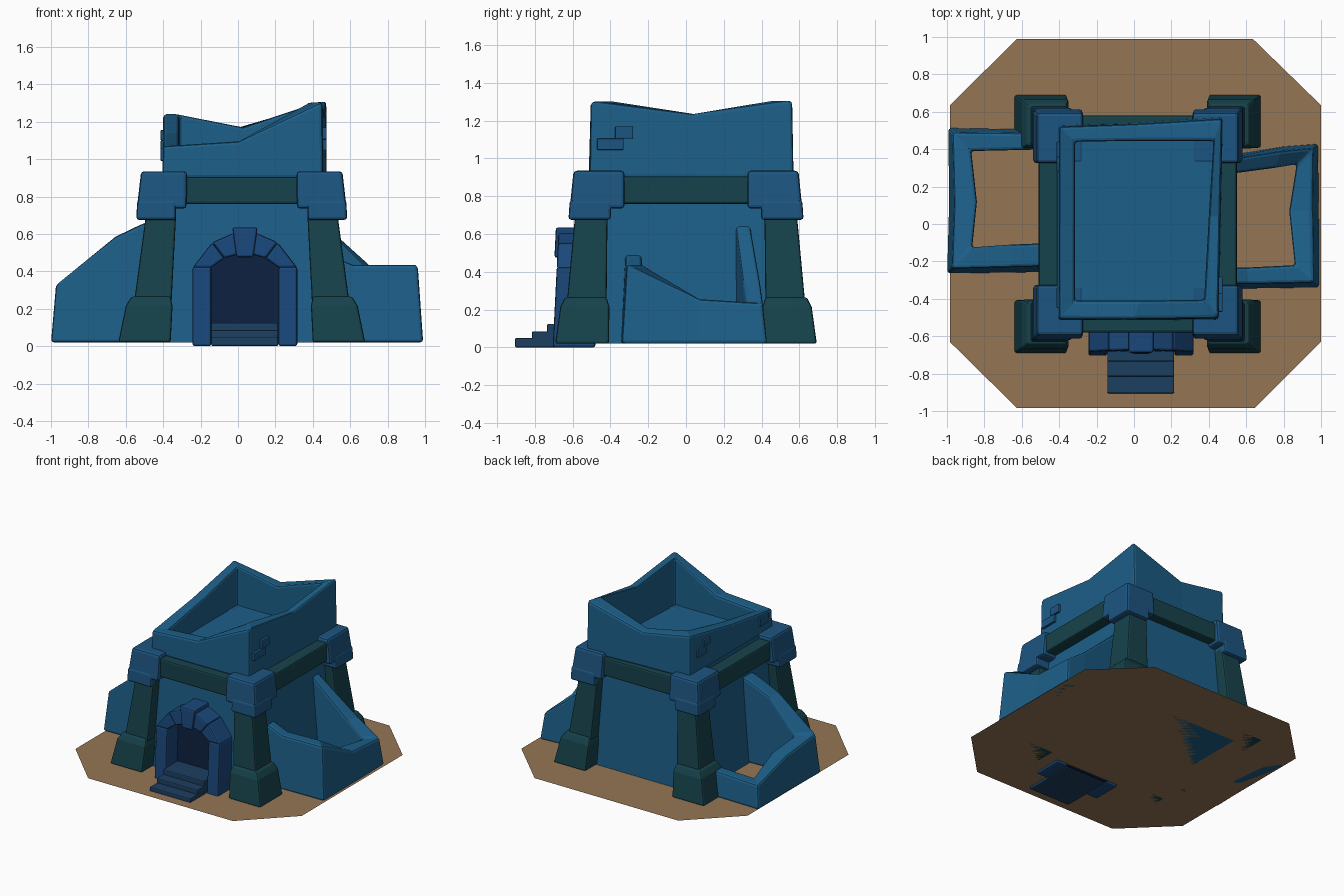
import bpy, bmesh

CX = 0.02  # tower axis in x


def material(name, rgb):
    m = bpy.data.materials.new(name)
    m.diffuse_color = (*rgb, 1)
    return m


WALL = material("wall_blue", (0.012, 0.115, 0.25))
DARK = material("pillar_teal", (0.008, 0.055, 0.07))
CAP = material("capital_blue", (0.012, 0.09, 0.22))
TRIM = material("door_trim_blue", (0.01, 0.065, 0.2))
STEP = material("step_blue", (0.012, 0.05, 0.12))
HOLE = material("door_dark", (0.004, 0.015, 0.05))
SAND = material("sand", (0.30, 0.18, 0.09))


def build(name, verts, faces, mat, bevel=0.0):
    bm = bmesh.new()
    vs = [bm.verts.new(v) for v in verts]
    for f in faces:
        bm.faces.new([vs[i] for i in f])
    bmesh.ops.recalc_face_normals(bm, faces=bm.faces)
    mesh = bpy.data.meshes.new(name)
    bm.to_mesh(mesh)
    bm.free()
    mesh.materials.append(mat)
    ob = bpy.data.objects.new(name, mesh)
    bpy.context.collection.objects.link(ob)
    if bevel:
        mod = ob.modifiers.new("bevel", 'BEVEL')
        mod.width, mod.segments = bevel, 2
        mod.limit_method, mod.angle_limit = 'ANGLE', 0.6
    return ob


def loft(name, rings, mat, bevel=0.0, closed=False):
    """Skin equal-sized rings; end caps unless the run of rings is closed."""
    n, k = len(rings[0]), len(rings)
    faces = []
    for r in range(k if closed else k - 1):
        a, b = r * n, (r + 1) % k * n
        faces += [(a + i, a + (i + 1) % n, b + (i + 1) % n, b + i) for i in range(n)]
    if not closed:
        faces += [tuple(range(n)), tuple(range((k - 1) * n, k * n))]
    return build(name, [v for r in rings for v in r], faces, mat, bevel)


def stack(name, levels, mat, bevel=0.0):
    """Rectangles (cx, cy, half x, half y, z) joined upward."""
    return loft(name, [[(x - a, y - b, z), (x + a, y - b, z), (x + a, y + b, z), (x - a, y + b, z)]
                       for x, y, a, b, z in levels], mat, bevel)


def box(name, x0, x1, y0, y1, z0, z1, mat, bevel=0.0):
    c = ((x0 + x1) / 2, (y0 + y1) / 2, (x1 - x0) / 2, (y1 - y0) / 2)
    return stack(name, [(*c, z0), (*c, z1)], mat, bevel)


def wall_run(name, nodes, z0, mat, lean, closed=False):
    """Wall of varying height: nodes are (outer x, y, inner x, y, top z)."""
    rings = []
    for ox, oy, ix, iy, z in nodes:
        tx, ty = ox + (ix - ox) * lean, oy + (iy - oy) * lean
        rings.append([(ox, oy, z0), (tx, ty, z), (ix, iy, z), (ix, iy, z0)])
    return loft(name, rings, mat, 0.016, closed)


# ground plate
g = [(0.635, 0.99), (-0.625, 0.99), (-0.985, 0.635), (-0.985, -0.63),
     (-0.625, -0.985), (0.645, -0.985), (1.0, -0.63), (1.0, 0.635)]
build("ground", [(x, y, 0.02) for x, y in g], [tuple(range(8))], SAND)

# tapered tower body
stack("tower_body", [(CX, 0, 0.50, 0.545, 0.02), (CX, 0, 0.43, 0.50, 0.93)], WALL)

# broken parapet, flaring a little towards the back right
wall_run("parapet", [
    (-0.405, -0.515, -0.315, -0.41, 1.07), (0.0, -0.515, 0.03, -0.41, 1.095),
    (0.455, -0.51, 0.375, -0.405, 1.305), (0.465, 0.04, 0.40, 0.04, 1.235),
    (0.475, 0.57, 0.425, 0.445, 1.305), (0.0, 0.54, 0.03, 0.445, 1.17),
    (-0.405, 0.525, -0.315, 0.44, 1.24), (-0.405, 0.0, -0.315, 0.0, 1.14)],
    0.90, WALL, 0.06, True)

# corner pillars with foot and capital
for sx, sn in ((-1, "left"), (1, "right")):
    for sy, fn in ((-1, "front"), (1, "back")):
        tag = f"{fn}_{sn}"
        stack("pillar_foot_" + tag, [
            (CX + sx * 0.52, sy * 0.55, 0.14, 0.142, 0.02),
            (CX + sx * 0.495, sy * 0.535, 0.125, 0.13, 0.215),
            (CX + sx * 0.485, sy * 0.53, 0.105, 0.11, 0.265)], DARK, 0.012)
        stack("pillar_shaft_" + tag, [
            (CX + sx * 0.475, sy * 0.525, 0.10, 0.105, 0.24),
            (CX + sx * 0.43, sy * 0.50, 0.08, 0.085, 0.72)], DARK, 0.012)
        stack("capital_" + tag, [
            (CX + sx * 0.428, sy * 0.47, 0.133, 0.145, 0.735),
            (CX + sx * 0.415, sy * 0.46, 0.123, 0.135, 0.935)], CAP, 0.018)
        stack("capital_lip_" + tag, [
            (CX + sx * 0.458, sy * 0.51, 0.106, 0.112, 0.675),
            (CX + sx * 0.455, sy * 0.505, 0.104, 0.11, 0.78)], CAP, 0.015)

# beams between the capitals
for s, a, b in ((-1, "front", "left"), (1, "back", "right")):
    box("beam_" + a, CX - 0.36, CX + 0.36, s * 0.515 - 0.065, s * 0.515 + 0.065,
        0.76, 0.905, DARK, 0.012)
    x = CX + s * 0.46
    box("beam_" + b, x - 0.07, x + 0.07, -0.4, 0.4, 0.76, 0.905, DARK, 0.012)

# ruined side yards
wall_run("right_yard_wall", [
    (0.45, -0.345, 0.45, -0.235, 0.50), (0.62, -0.345, 0.60, -0.233, 0.435),
    (0.99, -0.34, 0.86, -0.22, 0.435), (0.99, 0.07, 0.83, 0.07, 0.255),
    (0.985, 0.43, 0.87, 0.32, 0.235), (0.80, 0.415, 0.75, 0.30, 0.36),
    (0.45, 0.36, 0.45, 0.26, 0.66)], 0.02, WALL, 0.22)
wall_run("left_yard_wall", [
    (-0.42, -0.255, -0.42, -0.10, 0.69), (-0.53, -0.258, -0.53, -0.105, 0.645),
    (-0.655, -0.26, -0.655, -0.11, 0.585), (-1.0, -0.265, -0.865, -0.125, 0.335),
    (-0.99, 0.12, -0.84, 0.12, 0.29), (-0.995, 0.515, -0.87, 0.39, 0.20),
    (-0.42, 0.505, -0.42, 0.40, 0.22)], 0.02, WALL, 0.2)

# door surround: mirrored stone blocks leaning with the wall
DX = 0.037


def door_block(name, pts, y_front, mat, bevel=0.012, y_back=-0.48):
    loft(name, [[(DX + x, y_front + 0.05 * z, z) for x, z in pts],
                [(DX + x, y_back, z) for x, z in pts]], mat, bevel)


blocks = {
    "jamb": [(0.28, 0), (0.28, 0.425), (0.18, 0.425), (0.18, 0)],
    "arch_lower": [(0.28, 0.42), (0.175, 0.555), (0.11, 0.47), (0.18, 0.42)],
    "arch_upper": [(0.175, 0.555), (0.05, 0.61), (0.04, 0.49), (0.11, 0.47)]}
for nm, pts in blocks.items():
    for s, sn in ((-1, "left"), (1, "right")):
        door_block(f"door_{nm}_{sn}", [(s * x, z) for x, z in pts], -0.705, TRIM)
door_block("door_keystone", [(-0.068, 0.635), (0.068, 0.635), (0.045, 0.475), (-0.045, 0.475)],
           -0.72, TRIM)
door_block("door_opening", [(-0.2, 0.01), (0.2, 0.01), (0.2, 0.43), (0.11, 0.5), (-0.11, 0.5),
                            (-0.2, 0.43)], -0.565, HOLE, 0)

# door steps
for i, (y, z) in enumerate(((-0.905, 0.05), (-0.815, 0.085), (-0.735, 0.125))):
    box(f"door_step_{i + 1}", DX - 0.18, DX + 0.178, y, -0.5, 0.0, z, STEP, 0.008)

# loose bricks showing on the parapet sides
for i, (x, y0, y1, z0, z1) in enumerate((
        (0.46, -0.47, -0.33, 1.045, 1.105), (0.46, -0.375, -0.28, 1.105, 1.17),
        (-0.40, 0.33, 0.44, 1.04, 1.10), (-0.40, 0.28, 0.36, 1.10, 1.155),
        (-0.40, -0.45, -0.34, 0.99, 1.06))):
    box(f"brick_{i + 1}", x - 0.014, x + 0.014, y0, y1, z0, z1, CAP, 0.005)
